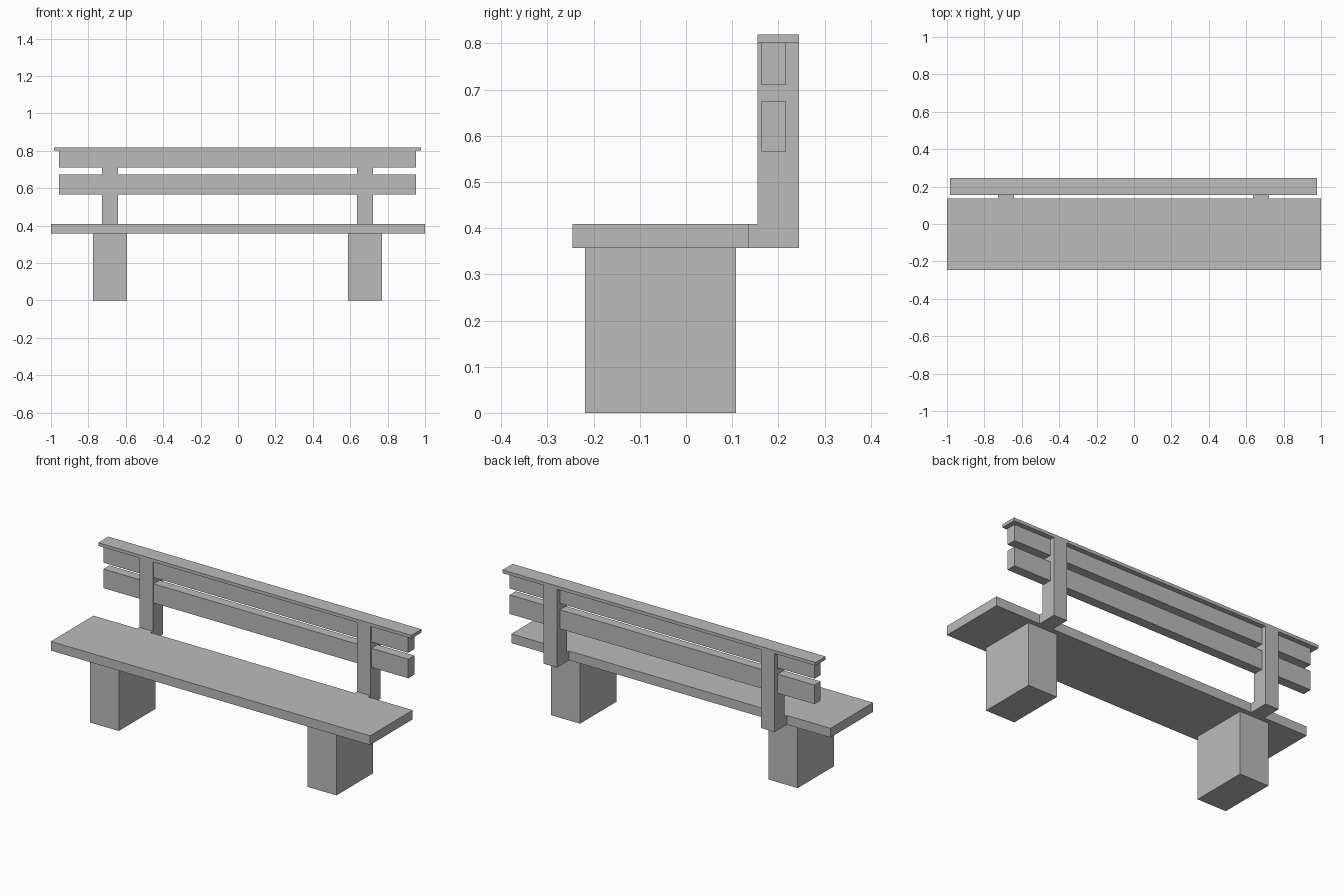
import bpy
import bmesh

cube = bpy.data.objects.get("Cube")
if cube:
    bpy.data.objects.remove(cube, do_unlink=True)

GREY = (0.5, 0.5, 0.5, 1.0)
grey = bpy.data.materials.new("plain_grey")
grey.use_nodes = True
grey.diffuse_color = GREY
grey.node_tree.nodes["Principled BSDF"].inputs["Base Color"].default_value = GREY


def extrude_profile(name, profile, x0, x1):
    """Extrude a closed (y, z) outline along x."""
    bm = bmesh.new()
    base = bm.faces.new([bm.verts.new((x0, y, z)) for y, z in profile])
    grown = bmesh.ops.extrude_face_region(bm, geom=[base])
    moved = [g for g in grown["geom"] if isinstance(g, bmesh.types.BMVert)]
    bmesh.ops.translate(bm, verts=moved, vec=(x1 - x0, 0, 0))
    bmesh.ops.recalc_face_normals(bm, faces=bm.faces)
    mesh = bpy.data.meshes.new(name)
    bm.to_mesh(mesh)
    bm.free()
    mesh.materials.append(grey)
    obj = bpy.data.objects.new(name, mesh)
    bpy.context.scene.collection.objects.link(obj)
    return obj


def board(name, x, y, z):
    """Box between the given (low, high) limits."""
    outline = [(y[0], z[0]), (y[1], z[0]), (y[1], z[1]), (y[0], z[1])]
    return extrude_profile(name, outline, *x)


SHIFT = -0.0025          # supports and back sit slightly off centre
SEAT_LOW, SEAT_TOP = 0.357, 0.409
SEAT_BACK, POST_FRONT, POST_BACK = 0.135, 0.155, 0.245
CAP_LOW = 0.801

# Seat plank
board("seat", (-1, 1), (-0.246, SEAT_BACK), (SEAT_LOW, SEAT_TOP))

# Backrest slats and cap rail
for name, low, high in (("lower_slat", 0.566, 0.674), ("upper_slat", 0.71, CAP_LOW)):
    board(name, (SHIFT - 0.955, SHIFT + 0.955), (0.163, 0.217), (low, high))
board("cap_rail", (SHIFT - 0.981, SHIFT + 0.981), (POST_FRONT, POST_BACK), (CAP_LOW, 0.819))

# Block legs and posts whose foot reaches forward to the seat
post_outline = [
    (SEAT_BACK, SEAT_LOW), (POST_BACK, SEAT_LOW), (POST_BACK, CAP_LOW),
    (POST_FRONT, CAP_LOW), (POST_FRONT, SEAT_TOP), (SEAT_BACK, SEAT_TOP),
]
for side, sign in (("left", 1), ("right", -1)):
    cx = SHIFT + sign * 0.682
    board(side + "_leg", (cx - 0.091, cx + 0.091), (-0.219, 0.108), (0, SEAT_LOW))
    extrude_profile(side + "_post", post_outline, cx - 0.042, cx + 0.042)
